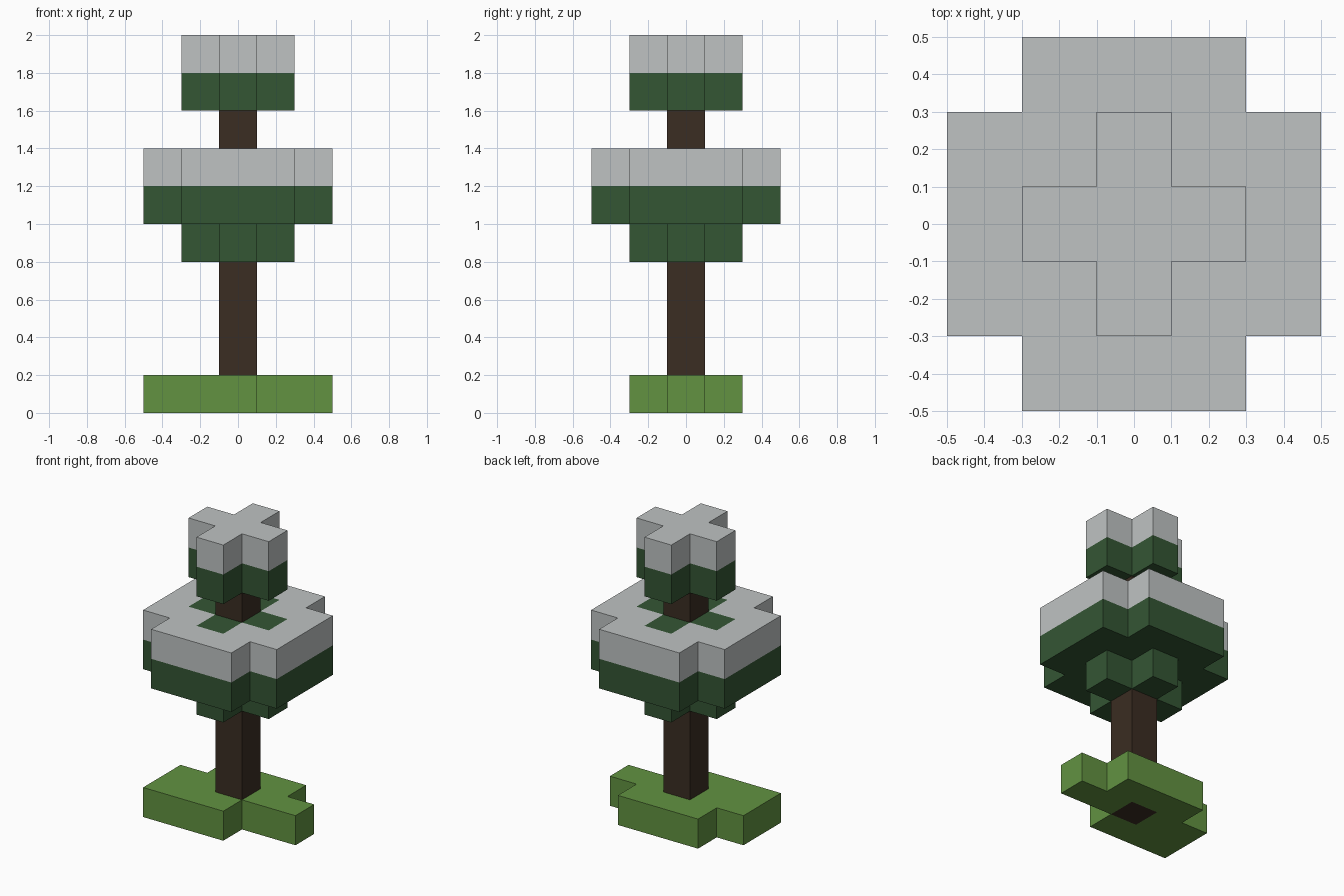
import bpy
import bmesh

cube = bpy.data.objects.get("Cube")
if cube:
    bpy.data.objects.remove(cube, do_unlink=True)

S = 0.2  # edge length of one block


def material(name, rgb):
    m = bpy.data.materials.new(name)
    m.use_nodes = True
    m.diffuse_color = (*rgb, 1)
    bsdf = m.node_tree.nodes["Principled BSDF"]
    bsdf.inputs["Base Color"].default_value = (*rgb, 1)
    bsdf.inputs["Roughness"].default_value = 0.9
    return m


bark = material("bark brown", (0.043, 0.026, 0.016))
leaf = material("leaf green", (0.034, 0.092, 0.034))
snow = material("snow grey", (0.52, 0.545, 0.545))
grass = material("grass green", (0.122, 0.288, 0.053))


def slab(name, cells, z0, z1, mat):
    """Extrude a footprint of square cells from z0 to z1."""
    bm = bmesh.new()
    for i, j in cells:
        corners = [(i - .5, j - .5), (i + .5, j - .5), (i + .5, j + .5), (i - .5, j + .5)]
        bm.faces.new([bm.verts.new((x * S, y * S, z0)) for x, y in corners])
    bmesh.ops.remove_doubles(bm, verts=bm.verts, dist=0.001)
    base = list(bm.faces)
    up = bmesh.ops.extrude_face_region(bm, geom=base, use_keep_orig=True)["geom"]
    top = [v for v in up if isinstance(v, bmesh.types.BMVert)]
    bmesh.ops.translate(bm, verts=top, vec=(0, 0, z1 - z0))
    bmesh.ops.recalc_face_normals(bm, faces=bm.faces)
    # merge flat areas into clean faces
    bmesh.ops.dissolve_limit(bm, angle_limit=0.01, verts=bm.verts, edges=bm.edges)
    mesh = bpy.data.meshes.new(name)
    bm.to_mesh(mesh)
    bm.free()
    mesh.materials.append(mat)
    obj = bpy.data.objects.new(name, mesh)
    bpy.context.collection.objects.link(obj)


# Footprints as sets of block cells
centre = {(0, 0)}
cross = centre | {(1, 0), (-1, 0), (0, 1), (0, -1)}
wide = {(i, j) for i in range(-2, 3) for j in range(-2, 3) if abs(i) + abs(j) < 4}
patch = ({(i, -1) for i in range(-2, 1)}
         | {(i, 0) for i in range(-2, 3)}
         | {(i, 1) for i in range(-1, 2)})

# Ground and trunk
slab("grass_patch", patch - centre, 0, 0.2, grass)
slab("trunk", centre, 0, 1.6, bark)

# Main canopy: leafy core, wide leaf ring, snow ring
slab("canopy_core", cross - centre, 0.8, 1.4, leaf)
slab("canopy_leaves", wide - cross, 1.0, 1.2, leaf)
slab("canopy_snow", wide - cross, 1.2, 1.4, snow)

# Tree top
slab("top_leaves", cross, 1.6, 1.8, leaf)
slab("top_snow", cross, 1.8, 2.0, snow)
